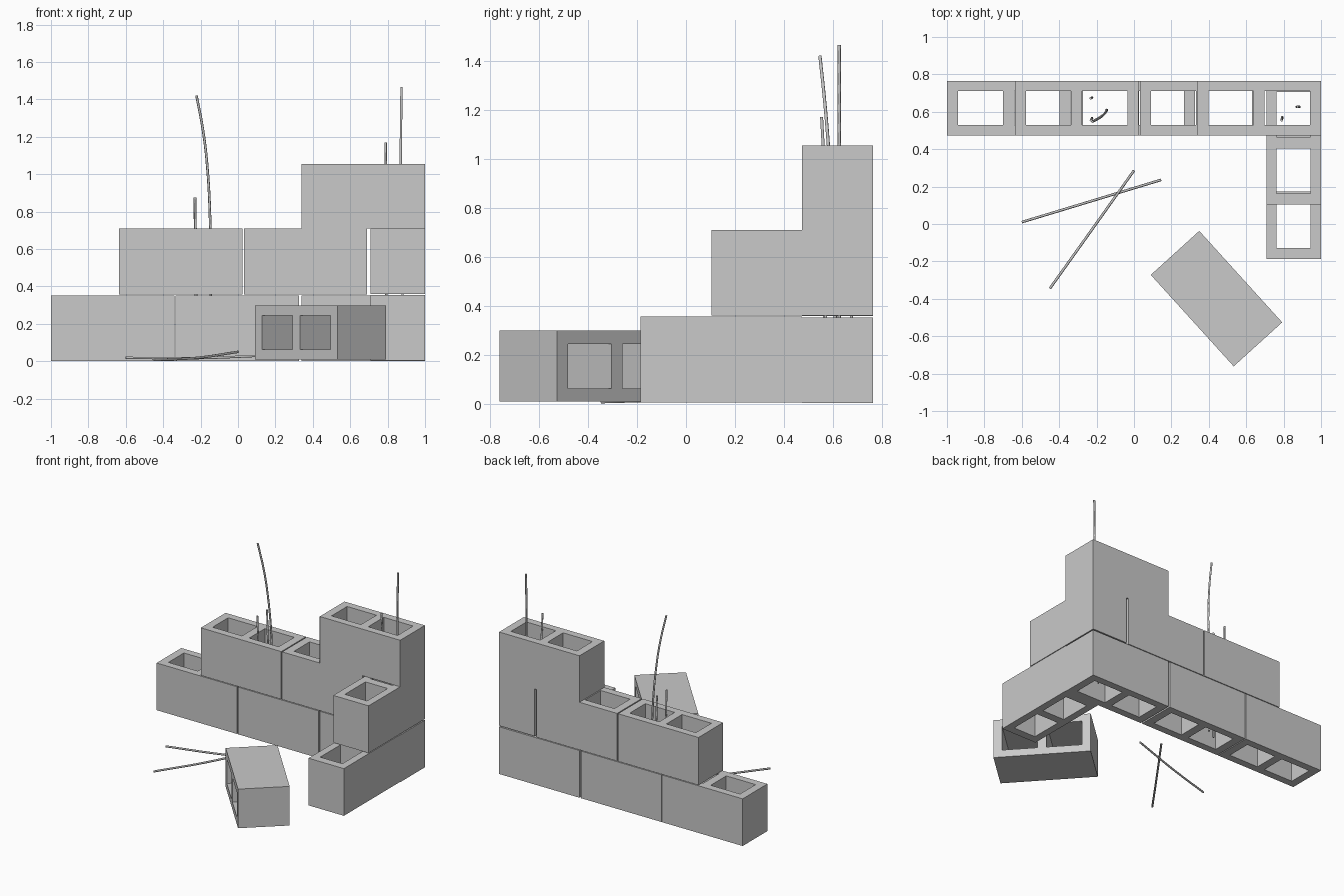
import bpy, bmesh, math
from mathutils import Matrix

cube = bpy.data.objects.get("Cube")
if cube:
    bpy.data.objects.remove(cube, do_unlink=True)

# One plain grey for blocks and bars
GREY = (0.588, 0.588, 0.588, 1)
concrete = bpy.data.materials.new("concrete grey")
concrete.use_nodes = True
concrete.diffuse_color = GREY
concrete.node_tree.nodes["Principled BSDF"].inputs["Base Color"].default_value = GREY

LENGTH, DEPTH, HEIGHT = 0.66, 0.29, 0.35
END, SIDE, WEB = 0.059, 0.054, 0.06


def block(name, x, y, z, turn=0, height=HEIGHT, on_side=False):
    """Hollow block with two through cells; x, y is the centre, z the underside."""
    bm = bmesh.new()
    xs = [-LENGTH / 2, -LENGTH / 2 + END, -WEB / 2, WEB / 2, LENGTH / 2 - END, LENGTH / 2]
    ys = [-DEPTH / 2, -DEPTH / 2 + SIDE, DEPTH / 2 - SIDE, DEPTH / 2]
    grid = [[bm.verts.new((a, b, 0)) for b in ys] for a in xs]
    for i in range(5):
        for j in range(3):
            if j == 1 and i in (1, 3):
                continue  # open cell
            bm.faces.new((grid[i][j], grid[i + 1][j], grid[i + 1][j + 1], grid[i][j + 1]))
    top = bmesh.ops.extrude_face_region(bm, geom=bm.faces[:], use_keep_orig=True)
    bmesh.ops.translate(bm, vec=(0, 0, height),
                        verts=[g for g in top["geom"] if isinstance(g, bmesh.types.BMVert)])
    bmesh.ops.recalc_face_normals(bm, faces=bm.faces)
    bmesh.ops.dissolve_limit(bm, angle_limit=0.01, verts=bm.verts, edges=bm.edges)
    if on_side:
        bm.transform(Matrix.Translation((0, 0, DEPTH / 2)) @ Matrix.Rotation(math.pi / 2, 4, "X")
                     @ Matrix.Translation((0, 0, -height / 2)))
    mesh = bpy.data.meshes.new(name)
    bm.to_mesh(mesh)
    bm.free()
    mesh.materials.append(concrete)
    ob = bpy.data.objects.new(name, mesh)
    ob.location = (x, y, z)
    ob.rotation_euler.z = math.radians(turn)
    bpy.context.collection.objects.link(ob)


def rod(name, points):
    """Thin steel bar swept along a smooth path."""
    cu = bpy.data.curves.new(name, "CURVE")
    cu.dimensions = "3D"
    cu.bevel_depth = 0.007
    cu.bevel_resolution = 1
    cu.use_fill_caps = True
    cu.resolution_u = 6
    sp = cu.splines.new("BEZIER")
    sp.bezier_points.add(len(points) - 1)
    for bp, p in zip(sp.bezier_points, points):
        bp.co = p
        bp.handle_left_type = bp.handle_right_type = "AUTO"
    cu.materials.append(concrete)
    bpy.context.collection.objects.link(bpy.data.objects.new(name, cu))


# Bottom course
WALL_Y, CORNER_X = 0.619, 0.854
for i, x in enumerate((-0.67, -0.003, 0.669)):
    block(f"bottom_block_{i + 1}", x, WALL_Y, 0.002)
block("bottom_corner_block", CORNER_X, 0.144, 0.005, 90)

# Middle course
for i, x in enumerate((-0.307, 0.361)):
    block(f"middle_block_{i + 1}", x, WALL_Y, 0.357, height=0.353)
block("middle_corner_block", CORNER_X, 0.434, 0.36, 90)

# Top course
block("top_block", 0.669, WALL_Y, 0.71, height=0.345)

# Fallen block resting on its side
block("fallen_block", 0.441, -0.399, 0.008, -47.8, on_side=True)

# Bars standing in the cells
rod("tall_bent_bar", [(-0.147, 0.61, 0.06), (-0.148, 0.604, 0.71), (-0.165, 0.582, 1.05),
                      (-0.188, 0.566, 1.24), (-0.222, 0.547, 1.42)])
rod("short_bar_back", [(-0.225, 0.675, 0.06), (-0.225, 0.675, 0.5), (-0.232, 0.672, 0.875)])
rod("short_bar_front", [(-0.225, 0.565, 0.06), (-0.225, 0.565, 0.5), (-0.23, 0.555, 0.875)])
rod("corner_tall_bar", [(0.885, 0.626, 0.1), (0.87, 0.626, 0.95), (0.874, 0.626, 1.465)])
rod("corner_short_bar", [(0.792, 0.57, 0.1), (0.792, 0.567, 0.9), (0.789, 0.554, 1.17)])

# Bars lying on the ground
rod("loose_bar_long", [(-0.6, 0.01, 0.018), (-0.23, 0.122, 0.016), (0.145, 0.236, 0.03)])
rod("loose_bar_crossing", [(-0.45, -0.345, 0.007), (-0.22, -0.023, 0.018), (0.0, 0.286, 0.05)])
